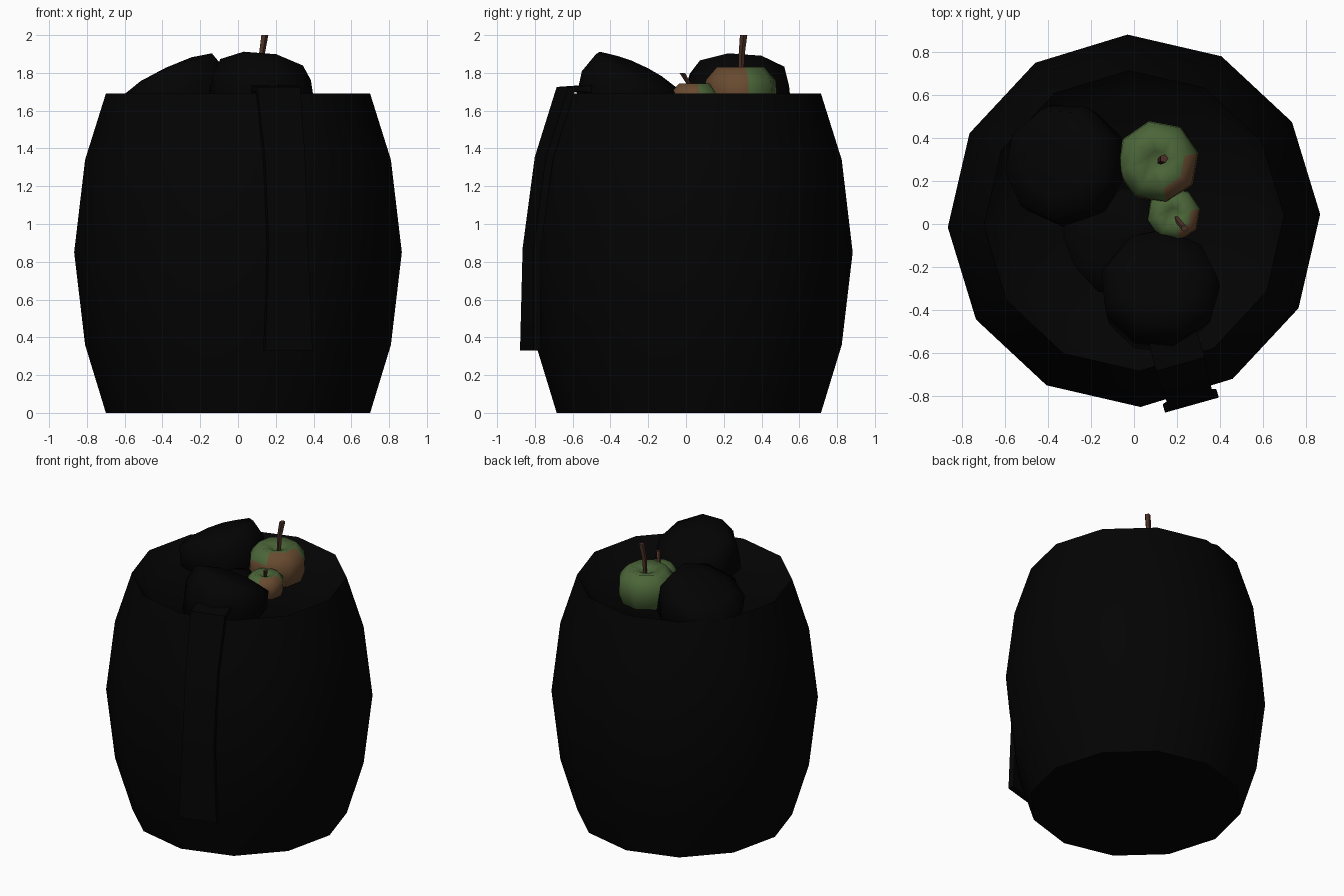
import bpy, bmesh, math
from mathutils import Vector, Matrix

if "Cube" in bpy.data.objects:
    bpy.data.objects.remove(bpy.data.objects["Cube"])


def material(name, rgb):
    m = bpy.data.materials.new(name)
    m.diffuse_color = (*rgb, 1)
    m.use_nodes = True
    m.node_tree.nodes["Principled BSDF"].inputs["Base Color"].default_value = m.diffuse_color
    return m


BLACK = material("dark", (0.001, 0.001, 0.001))
GREEN = material("apple_green", (0.07, 0.13, 0.04))
RED = material("apple_red", (0.14, 0.07, 0.03))
BROWN = material("stem_brown", (0.07, 0.03, 0.02))


def finish(name, bm, mats, angle=50):
    bmesh.ops.recalc_face_normals(bm, faces=bm.faces)
    me = bpy.data.meshes.new(name)
    bm.to_mesh(me)
    bm.free()
    ob = bpy.data.objects.new(name, me)
    bpy.context.collection.objects.link(ob)
    for m in mats:
        me.materials.append(m)
    bpy.ops.object.select_all(action='DESELECT')
    ob.select_set(True)
    bpy.context.view_layer.objects.active = ob
    bpy.ops.object.shade_smooth_by_angle(angle=math.radians(angle))
    return ob


def lathe(profile, sides, phase=0.0):
    """Closed solid turned from (radius, z) points that start and end on the axis."""
    bm = bmesh.new()
    rings = []
    for r, z in profile:
        if r == 0:
            rings.append([bm.verts.new((0, 0, z))] * sides)
        else:
            angles = [phase + math.tau * i / sides for i in range(sides)]
            rings.append([bm.verts.new((r * math.cos(a), r * math.sin(a), z)) for a in angles])
    for a, b in zip(rings, rings[1:]):
        for i in range(sides):
            j = (i + 1) % sides
            bm.faces.new(list(dict.fromkeys((a[i], a[j], b[j], b[i]))))
    return bm


def loft(sections):
    """Closed tube joining equal-length point loops."""
    bm = bmesh.new()
    loops = [[bm.verts.new(p) for p in s] for s in sections]
    n = len(loops[0])
    for a, b in zip(loops, loops[1:]):
        for i in range(n):
            j = (i + 1) % n
            bm.faces.new((a[i], a[j], b[j], b[i]))
    bm.faces.new(loops[0])
    bm.faces.new(loops[-1])
    return bm


# Barrel with a sloping rim and shallow filled top
barrel = lathe([(0, 0), (0.70, 0), (0.81, 0.36), (0.868, 0.85), (0.81, 1.34),
                (0.70, 1.69), (0.60, 1.60), (0, 1.60)], 12, math.radians(2))
bmesh.ops.translate(barrel, verts=barrel.verts, vec=(0, 0.015, 0))
finish("barrel", barrel, [BLACK], 65)


# Dark tilted lumps with slightly domed tops
def lump(name, top, normal, size=1.0):
    bm = lathe([(0, 0.03), (0.15, 0.022), (0.26, -0.005), (0.29, -0.12), (0.24, -0.33), (0, -0.35)], 9)
    rot = Vector(normal).to_track_quat('Z', 'Y').to_matrix().to_4x4()
    bm.transform(Matrix.Translation(top) @ rot @ Matrix.Scale(size, 4))
    finish(name, bm, [BLACK], 80)


lump("dark_fruit_left", (-0.37, 0.28, 1.80), (-0.42, 0.02, 0.9))
lump("dark_fruit_front", (0.135, -0.25, 1.805), (0.12, 0.42, 0.88), 0.98)
lump("dark_fruit_middle", (-0.12, -0.08, 1.64), (-0.2, -0.1, 0.9), 0.95)


# Apples: green, blushing red toward the front right
def apple(name, centre, radius, stem_path, stem_width):
    bm = lathe([(0, 0.48), (0.25, 0.68), (0.66, 0.78), (0.97, 0.42), (1.0, 0.0),
                (0.82, -0.5), (0.45, -0.82), (0, -0.7)], 8, math.radians(12))
    for f in bm.faces:
        c = f.calc_center_median()
        f.material_index = int(c.dot(Vector((0.75, -0.6, -0.3))) > 0.2)
    bm.transform(Matrix.Translation(centre) @ Matrix.Scale(radius, 4))
    finish(name, bm, [GREEN, RED], 80)
    sections = []
    for k, p in enumerate(stem_path):
        w = stem_width * (0.8 + 0.2 * k)
        sections.append([Vector(p) + Vector((w * math.cos(a), w * math.sin(a), 0))
                         for a in (math.tau * i / 5 for i in range(5))])
    finish(name + "_stem", loft(sections), [BROWN], 40)


apple("large_apple", (0.11, 0.29, 1.68), 0.195,
      [(0.12, 0.29, 1.74), (0.125, 0.295, 1.90), (0.14, 0.305, 2.0)], 0.017)
apple("small_apple", (0.185, 0.045, 1.645), 0.127,
      [(0.19, 0.04, 1.69), (0.21, 0.01, 1.75), (0.235, -0.02, 1.80)], 0.013)

# Strap hanging over the rim: (radial distance, height, half width)
out = Vector((0.27, -0.963, 0))
side = Vector((0.963, 0.27, 0))
up = Vector((0, 0, 1))
path = [(0.865, 0.33, 0.13), (0.857, 0.87, 0.108), (0.79, 1.35, 0.11),
        (0.67, 1.715, 0.118), (0.56, 1.715, 0.115), (0.50, 1.67, 0.11)]
sections = []
for i, (r, z, w) in enumerate(path):
    a, b = path[max(i - 1, 0)], path[min(i + 1, len(path) - 1)]
    t = Vector((b[0] - a[0], b[1] - a[1])).normalized()
    n = (out * t.y - up * t.x) * 0.02
    c = out * r + up * z + side * 0.032
    sections.append([c - side * w - n, c + side * w - n, c + side * w + n, c - side * w + n])
finish("hanging_strap", loft(sections), [BLACK], 30)
